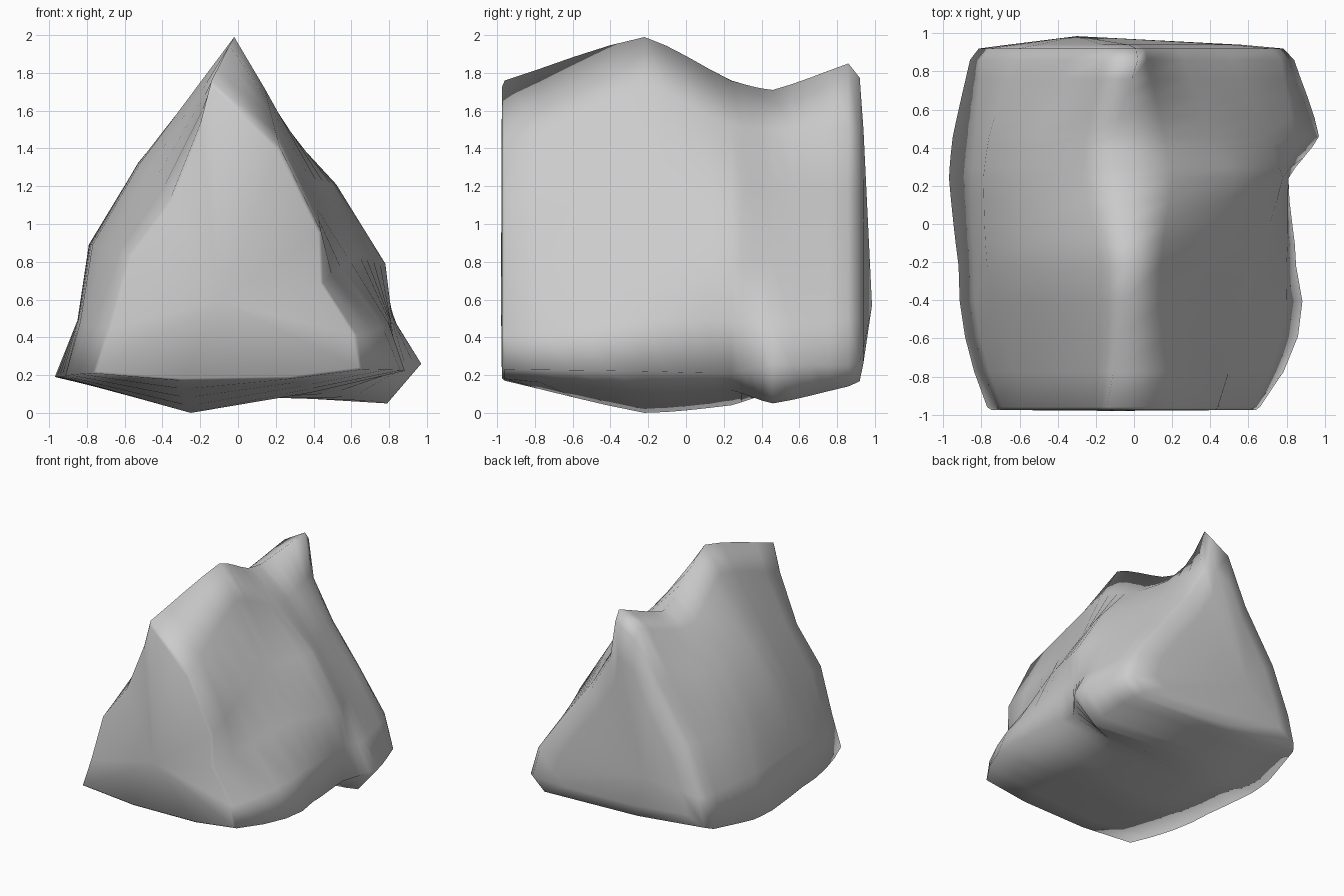
import bpy, bmesh

if "Cube" in bpy.data.objects:
    bpy.data.objects.remove(bpy.data.objects["Cube"])

# Cross-sections (x, z) front to back: peak, down the right flank,
# along the underside, then up the left flank.
SECTIONS = [
    (-0.96, [(-.14, 1.77), (.22, 1.42), (.44, .97), (.45, .70), (.63, .42), (.66, .24), (.28, .19),
             (-.30, .18), (-.77, .22), (-.69, .46), (-.58, .85), (-.36, 1.14), (-.20, 1.54)]),
    (-0.22, [(-.02, 2.00), (.14, 1.73), (.40, 1.21), (.64, .85), (.80, .50), (.85, .23), (.40, .12),
             (-.25, .01), (-.92, .20), (-.84, .50), (-.77, .90), (-.52, 1.33), (-.17, 1.80)]),
    (0.24, [(-.08, 1.77), (.20, 1.53), (.52, 1.22), (.78, .80), (.81, .50), (.81, .22), (.42, .13),
            (-.28, .05), (-.97, .20), (-.85, .50), (-.79, .90), (-.53, 1.33), (-.27, 1.61)]),
    (0.46, [(-.10, 1.72), (.16, 1.51), (.42, 1.20), (.69, .82), (.84, .48), (.97, .27), (.79, .06),
            (-.20, .12), (-.95, .20), (-.83, .50), (-.76, .90), (-.50, 1.33), (-.26, 1.61)]),
    (0.86, [(.02, 1.86), (.07, 1.52), (.26, 1.19), (.52, .85), (.77, .50), (.84, .26), (.72, .15),
            (-.20, .18), (-.86, .25), (-.80, .50), (-.64, .90), (-.35, 1.35), (-.17, 1.75)]),
]
# Extra fullness of the base corners just behind the front face
CORNER_BULGE = {4: .2, 5: .4, 8: -.16, 9: -.16}
STEPS = 4


def hermite(stations, values, i, t):
    """Smooth interpolation between stations i and i+1."""
    def slope(k):
        a, b = max(k - 1, 0), min(k + 1, len(values) - 1)
        return (values[b] - values[a]) / (stations[b] - stations[a])
    h = stations[i + 1] - stations[i]
    smooth = ((2*t**3 - 3*t**2 + 1) * values[i] + (t**3 - 2*t**2 + t) * h * slope(i)
              + (3*t**2 - 2*t**3) * values[i + 1] + (t**3 - t**2) * h * slope(i + 1))
    return 0.4 * smooth + 0.6 * (values[i] * (1 - t) + values[i + 1] * t)


def shrunk(section, centre, factor):
    return [(centre[0] + (x - centre[0]) * factor, centre[1] + (z - centre[1]) * factor)
            for x, z in section]


# Interpolated body rings
ys = [s[0] for s in SECTIONS]
count = len(SECTIONS[0][1])
rings = []
for i in range(len(ys) - 1):
    for k in range(STEPS):
        t = k / STEPS
        ring = [tuple(hermite(ys, [s[1][j][c] for s in SECTIONS], i, t) for c in (0, 1))
                for j in range(count)]
        if i == 0:
            for j, amount in CORNER_BULGE.items():
                ring[j] = (ring[j][0] + amount * t * (1 - t), ring[j][1])
        rings.append((ys[i] + t * (ys[i + 1] - ys[i]), ring))
rings.append(SECTIONS[-1])

# Slightly domed front and back faces
front, back = SECTIONS[0][1], SECTIONS[-1][1]
rings.insert(0, (-0.975, shrunk(front, (-.05, .6), .97)))
rings += [(0.92, shrunk(back, (-.1, .6), .94)), (0.94, shrunk(back, (-.15, .6), .72))]

bm = bmesh.new()
loops = [[bm.verts.new((x, y, z)) for x, z in ring] for y, ring in rings]
for a, b in zip(loops, loops[1:]):
    for j in range(count):
        n = (j + 1) % count
        bm.faces.new((a[j], a[n], b[n], b[j]))
for loop, centre in ((loops[0], (-.1, -.98, .6)), (loops[-1], (-.3, .985, .58))):
    c = bm.verts.new(centre)
    for j in range(count):
        bm.faces.new((loop[j], loop[(j + 1) % count], c))
bmesh.ops.recalc_face_normals(bm, faces=bm.faces)

# Rest the lowest point on the ground
low = min(v.co.z for v in bm.verts)
bmesh.ops.translate(bm, verts=bm.verts, vec=(0, 0, -low))

mesh = bpy.data.meshes.new("boulder")
bm.to_mesh(mesh)
bm.free()
boulder = bpy.data.objects.new("boulder", mesh)
bpy.context.collection.objects.link(boulder)
bpy.context.view_layer.objects.active = boulder
boulder.select_set(True)
bpy.ops.object.shade_smooth()
